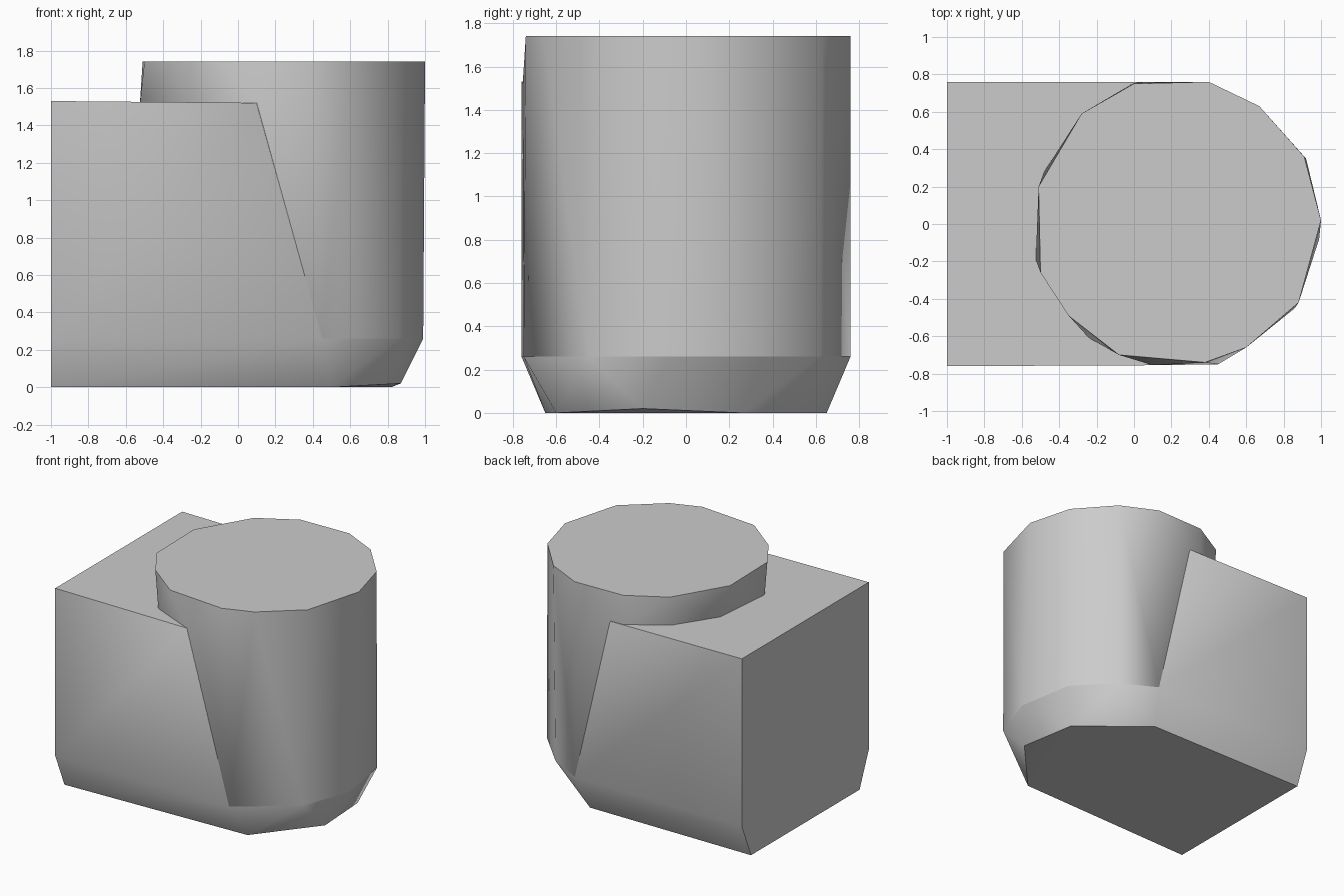
import bpy, bmesh, math

cube = bpy.data.objects.get("Cube")
if cube:
    bpy.data.objects.remove(cube, do_unlink=True)

grey = bpy.data.materials.new("plain_grey")
grey.use_nodes = True
grey.diffuse_color = (0.6, 0.6, 0.6, 1)
grey.node_tree.nodes["Principled BSDF"].inputs["Base Color"].default_value = grey.diffuse_color


def at(z, outline):
    return [(x, y, z) for x, y in outline]


def solid(name, points):
    """Wrap a convex faceted solid around stacked outlines."""
    bm = bmesh.new()
    for p in points:
        bm.verts.new(p)
    result = bmesh.ops.convex_hull(bm, input=bm.verts[:])
    spare = {v for v in result["geom_interior"] + result["geom_unused"]
             if isinstance(v, bmesh.types.BMVert)}
    bmesh.ops.delete(bm, geom=list(spare), context="VERTS")
    bmesh.ops.dissolve_limit(bm, angle_limit=math.radians(0.5),
                             verts=bm.verts[:], edges=bm.edges[:])
    bmesh.ops.recalc_face_normals(bm, faces=bm.faces[:])
    mesh = bpy.data.meshes.new(name)
    bm.to_mesh(mesh)
    bm.free()
    mesh.materials.append(grey)
    obj = bpy.data.objects.new(name, mesh)
    bpy.context.collection.objects.link(obj)
    bpy.ops.object.select_all(action="DESELECT")
    obj.select_set(True)
    bpy.context.view_layer.objects.active = obj
    bpy.ops.object.shade_smooth_by_angle(angle=math.radians(38))
    return obj


# Outlines shared by the two parts
rounded_end = [(0.45, -0.75), (0.86, -0.45), (0.99, -0.08),
               (0.92, 0.35), (0.66, 0.62), (0.4, 0.76)]
lid = [(0, 0.75), (0.4, 0.76), (0.67, 0.63), (0.91, 0.36), (1, 0.02),
       (0.88, -0.42), (0.6, -0.66), (0.38, -0.74), (-0.08, -0.7),
       (-0.35, -0.49), (-0.5, -0.26), (-0.51, 0.2), (-0.28, 0.59)]
lid_foot = [(0.1, -0.755), (-0.24, -0.61), (-0.525, -0.19),
            (-0.48, 0.28), (-0.28, 0.58), (0, 0.755)]
base = [(-1, -0.65), (0.5, -0.6), (0.82, 0.26), (0.35, 0.65), (-1, 0.65)]

# Block with tapered foot
solid("block", at(0, base) + [(0.87, -0.2, 0.02)]
      + at(0.26, rounded_end + [(-1, -0.76), (-1, 0.76)])
      + at(1.53, [(-1, -0.76), (-1, 0.76)])
      + at(1.52, [(0.1, -0.755), (0.1, 0.76)]))

# Faceted drum rising through the block
solid("drum", at(0.26, rounded_end) + at(1.51, lid_foot) + at(1.74, lid))
